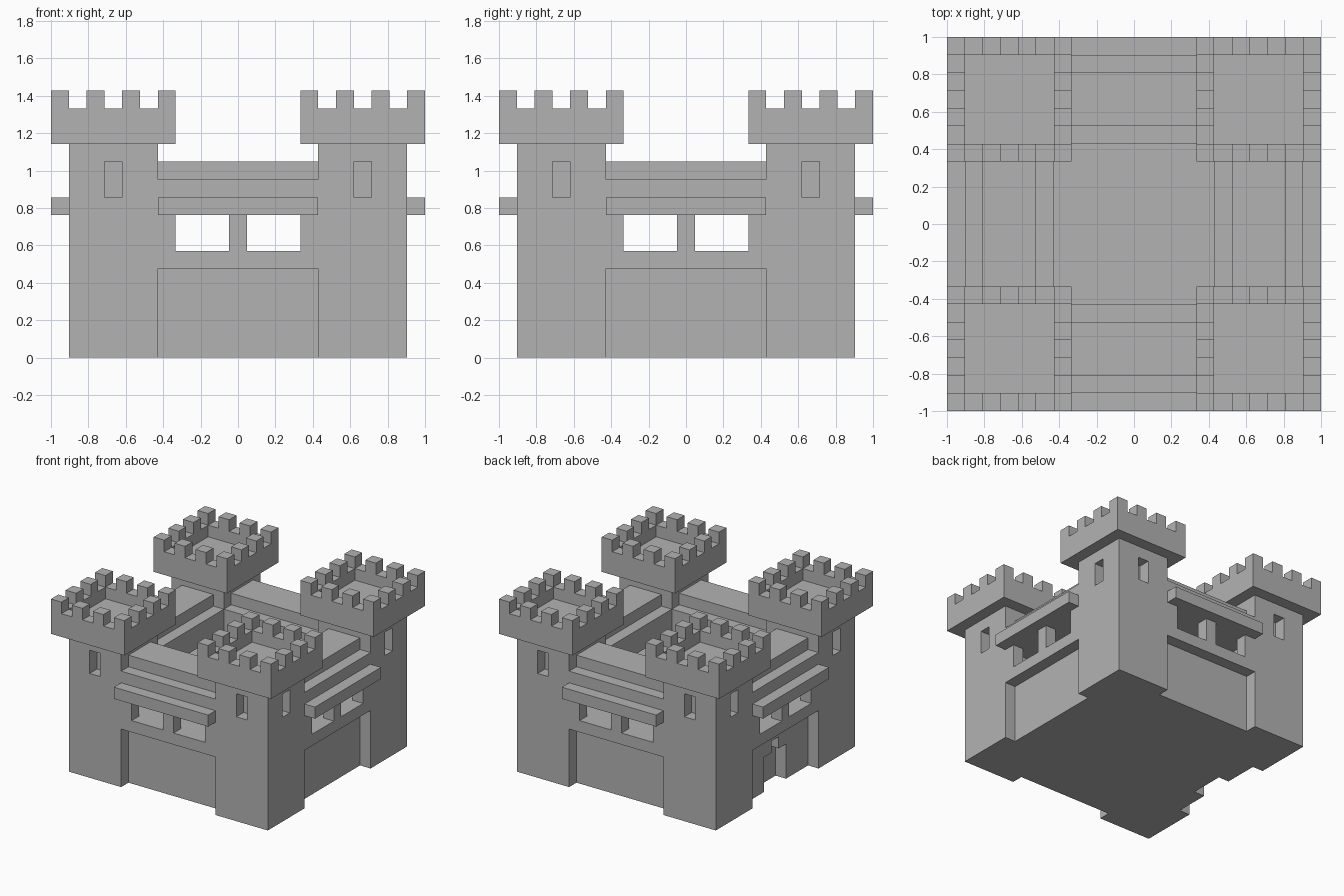
import bpy
import bmesh
from math import pi
from mathutils import Matrix, Vector

U = 2 / 21  # one building block

cube = bpy.data.objects.get("Cube")
if cube:
    bpy.data.objects.remove(cube, do_unlink=True)

stone = bpy.data.materials.new("grey_stone")
stone.use_nodes = True
GREY = (0.45, 0.45, 0.45, 1)
stone.diffuse_color = GREY
stone.node_tree.nodes["Principled BSDF"].inputs["Base Color"].default_value = GREY


def boxes(name, spans, quarter=0):
    """Object made of boxes given as (x0, x1, y0, y1, z0, z1) in blocks."""
    bm = bmesh.new()
    for x0, x1, y0, y1, z0, z1 in spans:
        centre = Vector((x0 + x1, y0 + y1, z0 + z1)) / 2
        size = Matrix.Diagonal((x1 - x0, y1 - y0, z1 - z0, 1))
        bmesh.ops.create_cube(bm, size=1, matrix=Matrix.Translation(centre) @ size)
    turn = Matrix.Rotation(quarter * pi / 2, 4, "Z")
    bmesh.ops.transform(bm, matrix=turn @ Matrix.Scale(U, 4), verts=bm.verts)
    mesh = bpy.data.meshes.new(name)
    bm.to_mesh(mesh)
    bm.free()
    mesh.materials.append(stone)
    obj = bpy.data.objects.new(name, mesh)
    bpy.context.collection.objects.link(obj)
    return obj


def carve(obj, spans, quarter=0):
    """Cut box-shaped openings out of an object."""
    for span in spans:
        cutter = boxes("cutter", [span], quarter)
        cutter.hide_render = True
        mod = obj.modifiers.new("opening", "BOOLEAN")
        mod.operation = "DIFFERENCE"
        mod.solver = "EXACT"
        mod.object = cutter
        bpy.context.view_layer.objects.active = obj
        bpy.ops.object.modifier_apply(modifier=mod.name)
        bpy.data.objects.remove(cutter, do_unlink=True)


# Solid base, with a stepped gate niche on one side
base = boxes("base", [(-8.5, 8.5, -8.5, 8.5, 0, 6)])
carve(base, [(-9, -7.5, -1.5, 1.5, -1, 3), (-9, -7.5, -0.5, 0.5, -1, 4)])

for q, side in enumerate(("front", "left", "back", "right")):
    # Wall with two openings, overhanging the recessed base
    wall = boxes(side + "_wall", [(-4.5, 4.5, -9.5, -8.5, 5, 8)], q)
    carve(wall, [(-3.5, -0.5, -10, -8, 6, 9), (0.5, 3.5, -10, -8, 6, 9)], q)

    # Stepped roof of the wing and the ledge above the openings
    boxes(side + "_roof", [(-4.5, 4.5, -9.5, -4.5, 8, 10)], q)
    boxes(side + "_roof_step", [(-4.5, 4.5, -8.5, -5.5, 10, 11)], q)
    boxes(side + "_ledge", [(-4.5, 4.5, -10.5, -9.5, 8, 9)], q)

    # Corner tower with a blind window on each outer face
    tower = boxes(side + "_tower", [(4.5, 9.5, -9.5, -4.5, 0, 12)], q)
    carve(tower, [(6.5, 7.5, -10, -8.5, 9, 11), (8.5, 10, -7.5, -6.5, 9, 11)], q)

    # Overhanging platform with a sunken floor
    platform = boxes(side + "_platform", [(3.5, 10.5, -10.5, -3.5, 12, 14)], q)
    carve(platform, [(4.5, 9.5, -9.5, -4.5, 13, 15)], q)

    # Battlements on every second block of the rim
    rim = [(i, j) for i in range(0, 7, 2) for j in range(0, 7, 2)
           if i in (0, 6) or j in (0, 6)]
    boxes(side + "_battlements",
          [(3.5 + i, 4.5 + i, -10.5 + j, -9.5 + j, 14, 15) for i, j in rim], q)
